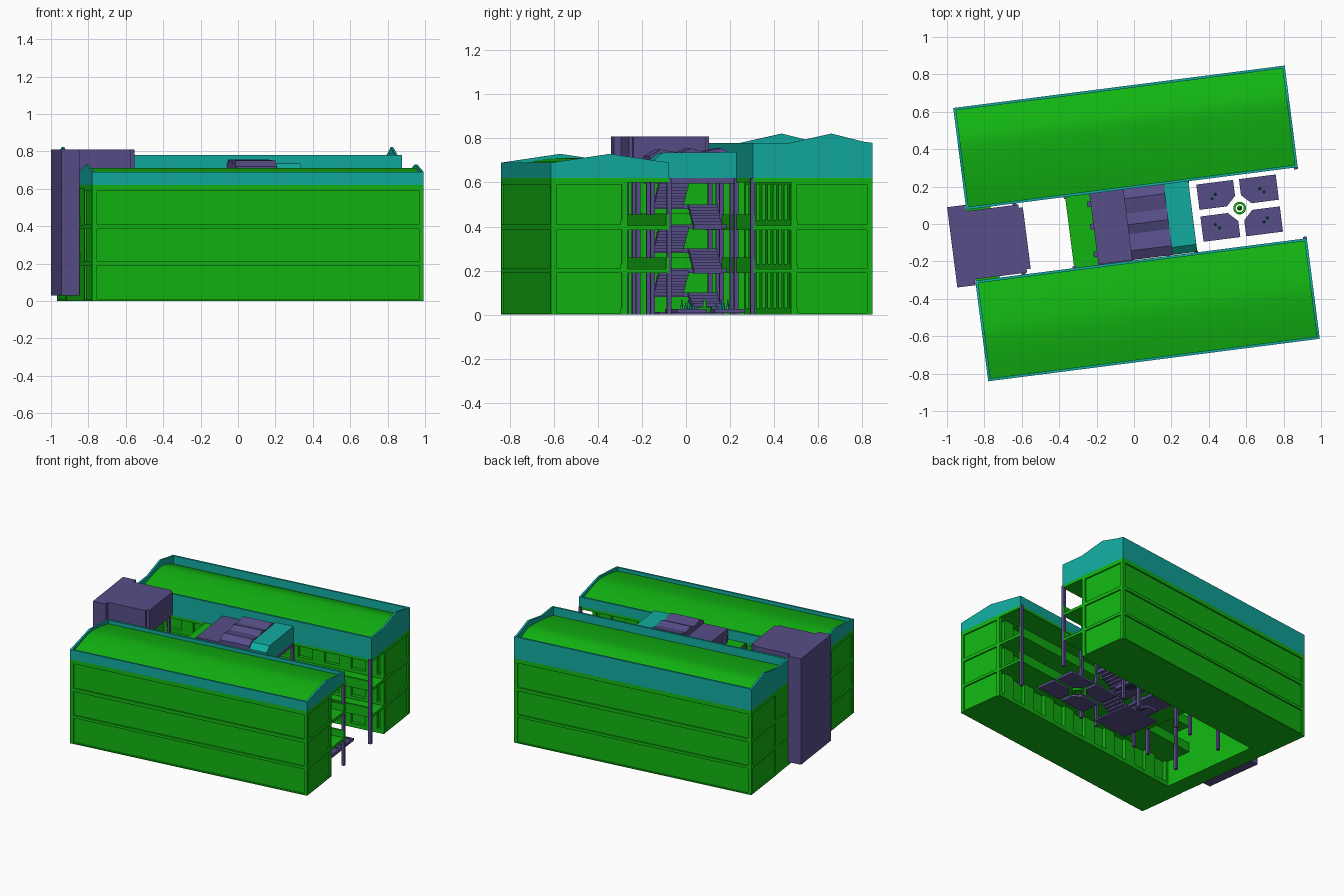
import bpy, bmesh, math
from mathutils import Matrix

if "Cube" in bpy.data.objects:
    bpy.data.objects.remove(bpy.data.objects["Cube"])

ANGLE = math.radians(7.3)          # whole complex is turned on its site


def material(name, rgb):
    m = bpy.data.materials.new(name)
    m.diffuse_color = (*rgb, 1)
    m.use_nodes = True
    m.node_tree.nodes["Principled BSDF"].inputs["Base Color"].default_value = m.diffuse_color
    return m


GREEN = material("green", (0.006, 0.46, 0.006))
TEAL = material("teal", (0.006, 0.41, 0.35))
PURPLE = material("purple", (0.095, 0.077, 0.25))


def finish(name, bm, mat, smooth=False):
    bmesh.ops.recalc_face_normals(bm, faces=bm.faces)
    me = bpy.data.meshes.new(name)
    bm.to_mesh(me)
    bm.free()
    ob = bpy.data.objects.new(name, me)
    bpy.context.collection.objects.link(ob)
    me.materials.append(mat)
    ob.rotation_euler.z = ANGLE
    if smooth:
        bpy.ops.object.select_all(action='DESELECT')
        bpy.context.view_layer.objects.active = ob
        ob.select_set(True)
        bpy.ops.object.shade_smooth_by_angle(angle=math.radians(20))
    return ob


def boxes(name, mat, specs):
    """Object from boxes given as (x0, x1, y0, y1, z0, z1)."""
    bm = bmesh.new()
    for x0, x1, y0, y1, z0, z1 in specs:
        mtx = Matrix.Translation(((x0 + x1) / 2, (y0 + y1) / 2, (z0 + z1) / 2))
        bmesh.ops.create_cube(bm, size=1, matrix=mtx @ Matrix.Diagonal((x1 - x0, y1 - y0, z1 - z0, 1)))
    return finish(name, bm, mat)


def prism(name, mat, pts, spans, axis="x", smooth=False):
    """Extrude a profile along x (points y,z) or along z (points x,y)."""
    bm = bmesh.new()
    for a, b in spans:
        place = (lambda p, t: (t, *p)) if axis == "x" else (lambda p, t: (*p, t))
        lo = [bm.verts.new(place(p, a)) for p in pts]
        hi = [bm.verts.new(place(p, b)) for p in pts]
        bm.faces.new(lo)
        bm.faces.new(hi)
        for i in range(len(pts)):
            j = (i + 1) % len(pts)
            bm.faces.new((lo[i], lo[j], hi[j], hi[i]))
    return finish(name, bm, mat, smooth)


X0, X1 = -0.88, 0.907
LEVELS = ((0.0, 0.008), (0.19, 0.21), (0.385, 0.41), (0.59, 0.62))


def wing(label, s, inner, wall, outer, eave, peak_y, gable, edge, ridge):
    """One long building; s = +1 for the rear wing, -1 for the front wing.
    inner, wall and outer are distances from the courtyard axis."""
    def box(x0, x1, a, b, z0, z1):
        return (x0, x1, min(s * a, s * b), max(s * a, s * b), z0, z1)

    # solid rooms with raised frames around recessed panels
    d, w = 0.010, 0.025
    boxes(label + "_body", GREEN, [box(X0 + d, X1 - d, wall + 0.025, outer - d, 0.002, 0.62)])
    frame = [box(X0, X1, wall, outer, a, b) for a, b in LEVELS]
    for x in (X0, X1 - w):
        for y in (wall, outer - w):
            frame.append(box(x, x + w, y, y + w, 0, 0.62))
    boxes(label + "_facade_frame", GREEN, frame)

    # piers, sills and heads between the openings facing the gallery
    piers = [box(X0 + 0.0, X1 - 0.0, wall, wall + 0.03, z, z + 0.03) for z in (0.0, 0.2, 0.4)]
    n = 9
    for i in range(n):
        x = X0 + 0.06 + i * (X1 - X0 - 0.2) / (n - 1)
        piers.append(box(x, x + 0.09, wall, wall + 0.03, 0, 0.62))
    boxes(label + "_gallery_wall", GREEN, piers)

    # open gallery: floors and solid balustrades
    boxes(label + "_gallery_floors", GREEN,
          [box(X0, X1, inner, wall + 0.01, a, b) for a, b in ((0.19, 0.208), (0.385, 0.405), (0.6, 0.62))])
    boxes(label + "_balustrades", GREEN,
          [box(X0, X1, inner, inner + 0.014, a, b) for a, b in ((0.19, 0.26), (0.385, 0.455))])

    # parapet: long sides and shaped ends
    t = 0.014
    boxes(label + "_parapet_sides", TEAL,
          [box(X0, X1, inner, inner + t, 0.62, eave), box(X0, X1, outer - t, outer, 0.62, eave)])
    pts = [(s * inner, 0.62), (s * inner, eave)] + [(s * y, z) for y, z in gable]
    pts += [(s * outer, eave), (s * outer, 0.62)]
    prism(label + "_gable_ends", TEAL, pts, [(X0, X0 + t), (X1 - t, X1)])

    # gently curved roof
    a, b = inner + t, outer - t
    arc = []
    for i in range(17):
        k = i / 8 - 1
        y = peak_y + k * (b - peak_y if k > 0 else peak_y - a)
        arc.append((s * y, edge + (ridge - edge) * (1 - abs(k) ** 1.5)))
    prism(label + "_roof", GREEN, [(s * a, 0.621)] + arc + [(s * b, 0.621)],
          [(X0 + t, X1 - t)], smooth=True)


wing("rear_wing", 1, 0.190, 0.365, 0.738, 0.78, 0.55,
     [(0.36, 0.78), (0.55, 0.822), (0.70, 0.785)], 0.72, 0.776)
wing("front_wing", -1, 0.193, 0.385, 0.735, 0.69, 0.464,
     [(0.464, 0.73)], 0.665, 0.711)

# purple columns along the gallery edges
cols = []
for x in (-0.62, -0.345, -0.21, 0.16, 0.31, 0.897):
    for y in (-0.193, 0.19):
        cols.append((x - 0.01, x + 0.01, y - 0.01, y + 0.01, 0, 0.62))
boxes("gallery_columns", PURPLE, cols)

# service tower at the west end
boxes("tower", PURPLE, [(-0.98, -0.882, -0.217, 0.216, 0.03, 0.81),
                        (-0.885, -0.78, -0.185, 0.182, 0.03, 0.81),
                        (-0.80, -0.578, -0.167, 0.164, 0.64, 0.81),
                        (-0.80, -0.60, -0.185, 0.182, 0.66, 0.81)])
boxes("west_block", GREEN, [(-0.878, -0.75, -0.39, 0.37, 0, 0.615)])

# bridge between the wings: green walkway and purple hall floors
walk = [(-0.347, -0.216, -0.195, 0.195, z, z + 0.02) for z in (0.19, 0.39, 0.60)]
walk += [(-0.347, -0.335, -0.195, 0.195, z, z + 0.07) for z in (0.19, 0.39)]
boxes("bridge_walkway", GREEN, walk)
boxes("bridge_floors", PURPLE, [(-0.216, -0.03, -0.195, 0.195, z, z + 0.02) for z in (0.19, 0.39)]
      + [(-0.035, 0.317, -0.19, 0.19, 0.595, 0.62)])
boxes("bridge_flat_roof", PURPLE, [(-0.216, -0.035, -0.19, 0.19, 0.62, 0.70)])
boxes("bridge_vents", PURPLE, [(-0.235, -0.216, y, y + 0.03, 0.62, 0.66) for y in (-0.15, 0.0, 0.12)])
prism("bridge_folded_roof", PURPLE,
      [(-0.19, 0.62), (-0.19, 0.72), (-0.14, 0.75), (-0.05, 0.735), (0, 0.755), (0.06, 0.74),
       (0.14, 0.757), (0.19, 0.725), (0.19, 0.62)], [(-0.035, 0.185)])
prism("bridge_end_roof", TEAL,
      [(-0.19, 0.62), (-0.19, 0.70), (-0.15, 0.735), (0.19, 0.738), (0.19, 0.62)], [(0.185, 0.317)])

# switchback stairs: lower flight climbs west, upper flight returns east
bm_steps, bm_flights = [], []
N = 8
for base in (0.0, 0.2, 0.4):
    rise = 0.1 / N
    for i in range(N):
        xa = 0.2 - 0.2 * (i + 1) / N
        z = base + rise * (i + 1)
        bm_steps.append((xa, xa + 0.2 / N, 0.01, 0.14, max(0, z - 0.025), z))
        xb = 0.2 * i / N
        z += 0.1
        bm_flights.append((xb, xb + 0.2 / N, -0.15, -0.015, z - 0.025, z))
    bm_flights.append((-0.07, 0.0, -0.15, 0.14, base + 0.08, base + 0.1))
boxes("lower_flights", PURPLE, bm_steps)
boxes("upper_flights", PURPLE, bm_flights)
boxes("stair_foot", PURPLE, [(-0.07, 0.22, -0.15, 0.14, 0.0, 0.012)])

# courtyard garden: four beds with chamfered inner corners, raised kerbs
CX, CY = 0.571, 0.0125
soil_z, rim_z = 0.018, 0.026
for sx in (-1, 1):
    for sy in (-1, 1):
        def bed(m):
            c = 0.05
            return [(CX + sx * x, CY + sy * y) for x, y in
                    ((0.016 + c, 0.018 + m), (0.214 - m, 0.018 + m), (0.214 - m, 0.154 - m),
                     (0.016 + m, 0.154 - m), (0.016 + m, 0.018 + c))]
        tag = ("west" if sx < 0 else "east") + ("_front" if sy < 0 else "_rear")
        prism(tag + "_bed", PURPLE, bed(0.008), [(0.008, soil_z)], axis="z")
        bm = bmesh.new()
        outer, inner = bed(0), bed(0.012)
        rings = [[bm.verts.new((*p, z)) for p in pts] for pts, z in
                 ((outer, 0.008), (outer, rim_z), (inner, rim_z), (inner, 0.008))]
        for k in range(4):
            r, q = rings[k], rings[(k + 1) % 4]
            for i in range(5):
                j = (i + 1) % 5
                bm.faces.new((r[i], r[j], q[j], q[i]))
        finish(tag + "_kerb", bm, PURPLE)
        bm = bmesh.new()
        for dx, dy, h in ((0.12, 0.09, 0.05), (0.14, 0.07, 0.035)):
            bmesh.ops.create_cone(bm, cap_ends=True, segments=5, radius1=0.008, radius2=0.002, depth=h,
                                  matrix=Matrix.Translation((CX + sx * dx, CY + sy * dy, soil_z + h / 2)))
        finish(tag + "_plants", bm, TEAL)

# round fountain in the middle
bm = bmesh.new()
rings = []
for r, z in ((0.034, 0.008), (0.034, 0.035), (0.022, 0.035), (0.022, 0.008)):
    rings.append([bm.verts.new((CX + r * math.cos(i * math.pi / 10), CY + r * math.sin(i * math.pi / 10), z))
                  for i in range(20)])
for k in range(4):
    r, q = rings[k], rings[(k + 1) % 4]
    for i in range(20):
        j = (i + 1) % 20
        bm.faces.new((r[i], r[j], q[j], q[i]))
finish("fountain_ring", bm, GREEN, smooth=True)
bm = bmesh.new()
bmesh.ops.create_cone(bm, cap_ends=True, segments=12, radius1=0.014, radius2=0.004, depth=0.06,
                      matrix=Matrix.Translation((CX, CY, 0.038)))
finish("fountain_spout", bm, GREEN)
